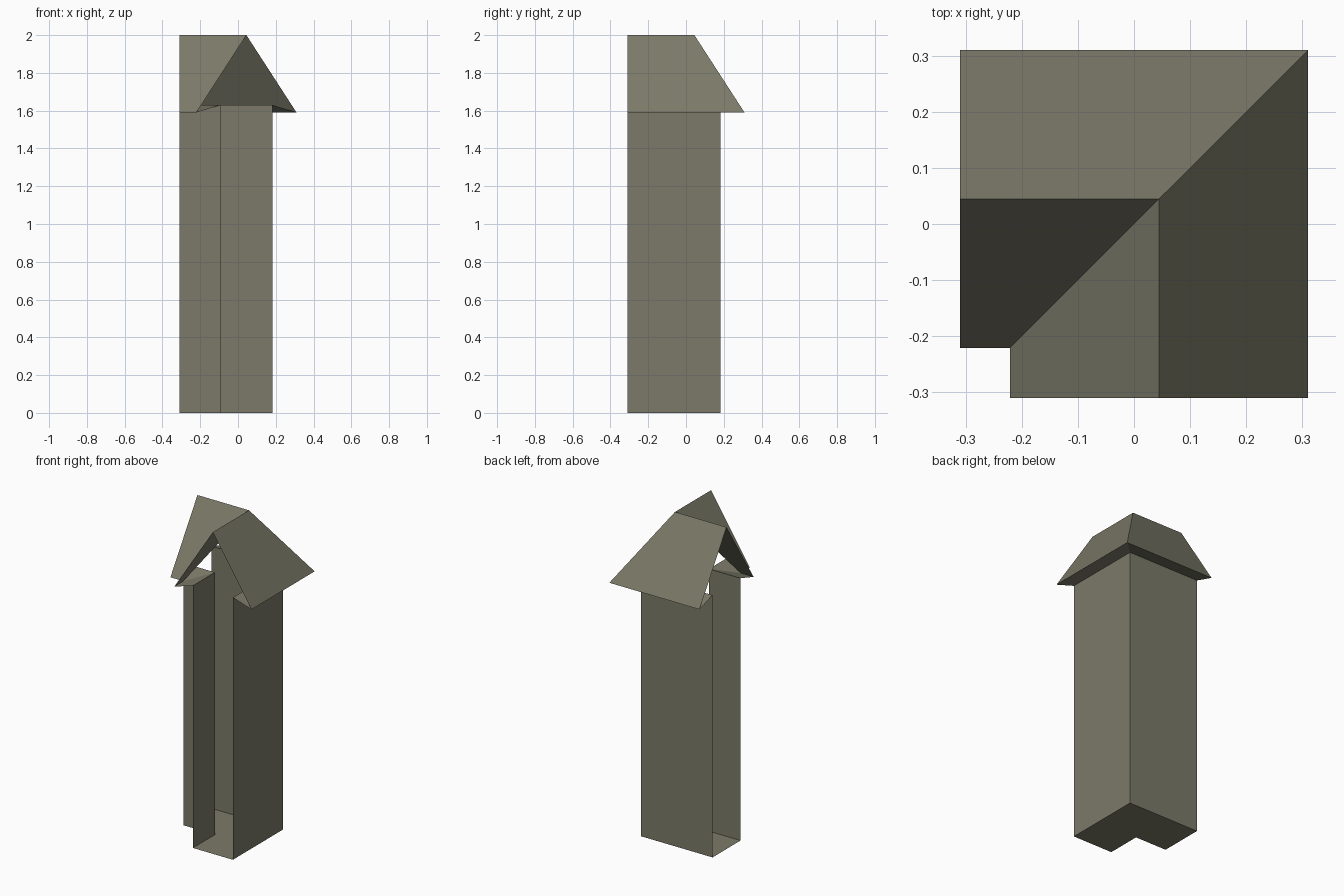
import bpy

if "Cube" in bpy.data.objects:
    bpy.data.objects.remove(bpy.data.objects["Cube"])

END = -0.31      # both wings stop here, ends left open
C = 0.0445       # centre line of each wing

mat = bpy.data.materials.new("olive_stone")
mat.diffuse_color = (0.2, 0.195, 0.14, 1)
mat.use_nodes = True
mat.node_tree.nodes["Principled BSDF"].inputs["Base Color"].default_value = mat.diffuse_color


def sweep_around_corner(name, profile):
    """Sweep an open (offset, z) profile along the L-shaped centre line with a mitred corner."""
    verts, faces = [], []
    for d, z in profile:
        verts += [(C + d, END, z), (C + d, C + d, z), (END, C + d, z)]
    for i in range(len(profile) - 1):
        for k in range(2):
            a, b = 3 * i + k, 3 * (i + 1) + k
            faces.append((a, a + 1, b + 1, b))
    mesh = bpy.data.meshes.new(name)
    mesh.from_pydata(verts, [], faces)
    mesh.materials.append(mat)
    obj = bpy.data.objects.new(name, mesh)
    bpy.context.collection.objects.link(obj)
    return obj


WALL, EAVE = 0.1375, 0.2655
WALL_TOP, EAVE_Z, RIDGE_Z = 1.63, 1.59, 2.0

# Inner wall, floor and outer wall
sweep_around_corner("walls_and_floor", [
    (-WALL, WALL_TOP), (-WALL, 0), (WALL, 0), (WALL, WALL_TOP)])

# Outer soffit, two roof slopes, inner soffit
sweep_around_corner("gable_roof", [
    (WALL, WALL_TOP), (EAVE, EAVE_Z), (0, RIDGE_Z),
    (-EAVE, EAVE_Z), (-WALL, WALL_TOP)])
